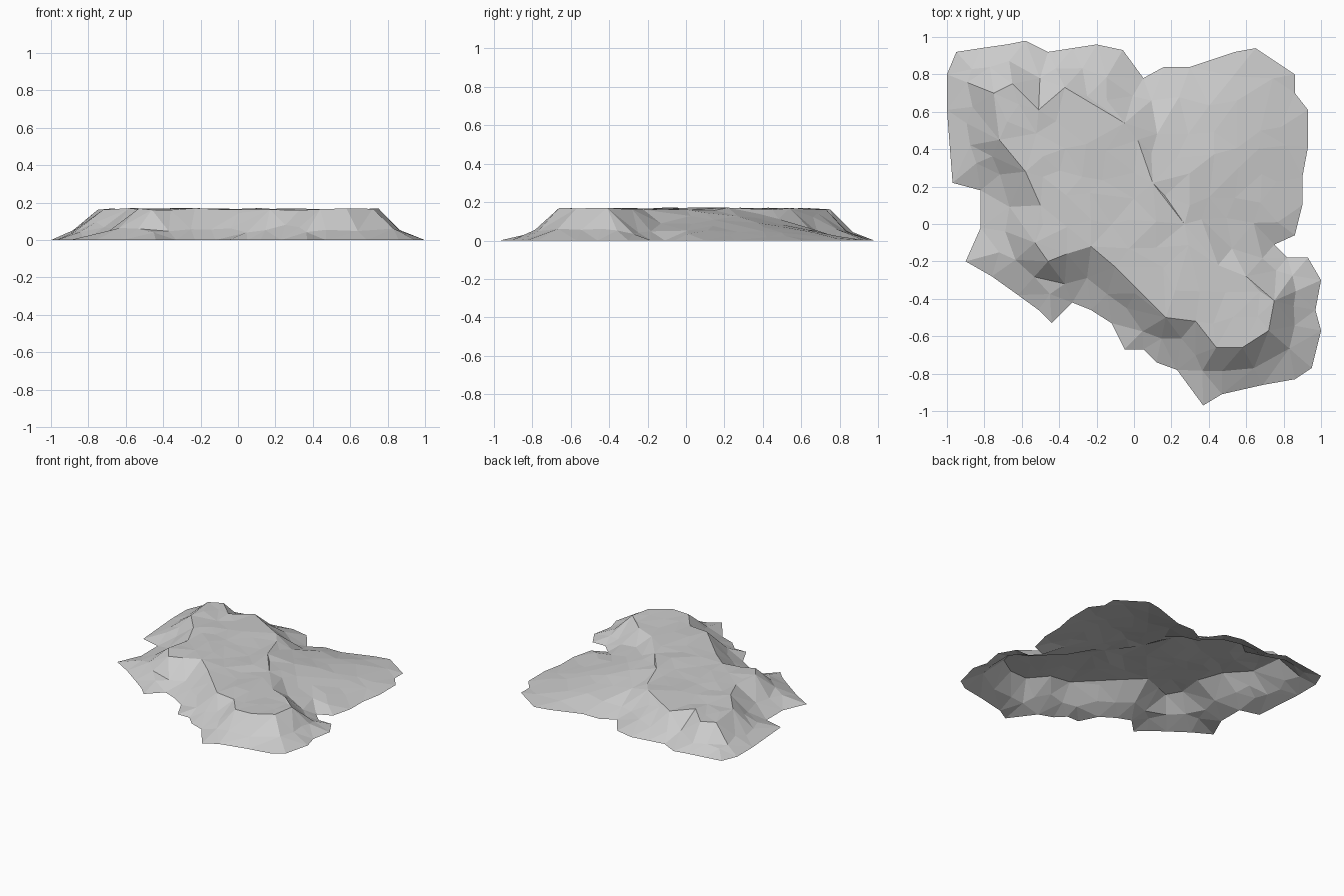
import bpy
import bmesh
import random
from mathutils import Vector
from mathutils.geometry import delaunay_2d_cdt, intersect_point_line

random.seed(4)
PLATEAU_HEIGHT = 0.165
GRID_STEP = 0.13

default_cube = bpy.data.objects.get("Cube")
if default_cube:
    bpy.data.objects.remove(default_cube, do_unlink=True)

# Ground outline of the rock, clockwise from the back corner
ground_outline = [Vector(p) for p in (
    (-1, .8), (-.95, .92), (-.82, .94), (-.68, .96), (-.58, .98), (-.46, .92),
    (-.33, .94), (-.2, .96), (-.06, .93), (.05, .78), (.16, .84), (.3, .84),
    (.54, .92), (.65, .94), (.86, .8), (.86, .7), (.93, .61), (.93, .41),
    (.9, .25), (.9, .1), (.86, -.06), (.75, -.11), (.82, -.18), (.93, -.18),
    (1, -.3), (.97, -.46), (1, -.57), (.95, -.77), (.86, -.83), (.69, -.86),
    (.47, -.91), (.37, -.97), (.23, -.78), (.12, -.74), (.05, -.67), (-.05, -.67),
    (-.12, -.53), (-.23, -.46), (-.33, -.42), (-.44, -.53), (-.51, -.46),
    (-.62, -.38), (-.76, -.28), (-.9, -.2), (-.82, -.02), (-.82, .18),
    (-.97, .22), (-1, .61))]

# Rim of the flat top
plateau_rim = [Vector(p) for p in (
    (-.75, .7), (-.65, .75), (-.51, .61), (-.37, .73), (-.05, .54), (.02, .45),
    (.1, .22), (.27, 0), (.45, -.22), (.6, -.28), (.75, -.41), (.72, -.57), (.58, -.66),
    (.44, -.66), (.33, -.52), (.17, -.5), (-.1, -.23), (-.23, -.12), (-.36, -.16),
    (-.46, -.2), (-.53, -.1), (-.5, .1), (-.58, .28), (-.72, .45))]


def sides(loop):
    return zip(loop, loop[1:] + loop[:1])


def nearest_on_loop(point, loop):
    """Closest point of a closed loop."""
    found = []
    for a, b in sides(loop):
        hit, factor = intersect_point_line(point, a, b)
        found.append(a.lerp(b, min(max(factor, 0), 1)))
    return min(found, key=lambda q: (q - point).length)


def inside_loop(point, loop):
    """Even-odd test against a closed loop."""
    inside = False
    for a, b in sides(loop):
        if (a.y > point.y) != (b.y > point.y):
            crossing = a.x + (point.y - a.y) * (b.x - a.x) / (b.y - a.y)
            if point.x < crossing:
                inside = not inside
    return inside


def rock_height(point):
    """Flat top, concave cliffs, and a long gentle ramp."""
    to_rim = (nearest_on_loop(point, plateau_rim) - point).length
    to_ground = (nearest_on_loop(point, ground_outline) - point).length
    if to_ground < 1e-4:
        return 0
    if to_rim < 1e-4 or inside_loop(point, plateau_rim):
        return PLATEAU_HEIGHT + random.uniform(-.006, .006)
    span = to_rim + to_ground
    steepness = 1.5 if span < .4 else 1.1
    height = PLATEAU_HEIGHT * (to_ground / span) ** steepness
    return height * random.uniform(.92, 1.08)


# Loop points, then a broken ring half way down the cliffs
points = ground_outline + plateau_rim


def add_point(point, gap):
    if inside_loop(point, ground_outline) and all((point - q).length > gap for q in points):
        points.append(point)


for corner in ground_outline:
    rim_point = nearest_on_loop(corner, plateau_rim)
    if (rim_point - corner).length < .45:
        add_point(corner.lerp(rim_point, random.uniform(.4, .55)), .07)

# Loose grid of points over the top and the ramp
cells = int(1 / GRID_STEP)
for row in range(-cells, cells + 1):
    for column in range(-cells, cells + 1):
        wobble = Vector((random.uniform(-.04, .04), random.uniform(-.04, .04)))
        add_point(Vector((column, row)) * GRID_STEP + wobble, .09)


def loop_edges(start, count):
    return [(start + i, start + (i + 1) % count) for i in range(count)]


outline_count = len(ground_outline)
edges = loop_edges(0, outline_count) + loop_edges(outline_count, len(plateau_rim))
flat_points, _, triangles, *_ = delaunay_2d_cdt(points, edges, [], 1, 1e-5)

# Raise the triangulated sheet into an open-bottomed rock shell
bm = bmesh.new()
verts = [bm.verts.new((p.x, p.y, rock_height(p))) for p in flat_points]
for triangle in triangles:
    bm.faces.new([verts[i] for i in triangle])
bm.normal_update()
for face in bm.faces:
    face.smooth = False
    if face.normal.z < 0:
        face.normal_flip()

mesh = bpy.data.meshes.new("rock_slab")
bm.to_mesh(mesh)
bm.free()
rock = bpy.data.objects.new("rock_slab", mesh)
bpy.context.collection.objects.link(rock)

# Plain stone colour
stone = bpy.data.materials.new("stone_grey")
stone.use_nodes = True
colour = (.6, .6, .6, 1)
stone.diffuse_color = colour
stone.node_tree.nodes["Principled BSDF"].inputs["Base Color"].default_value = colour
mesh.materials.append(stone)
